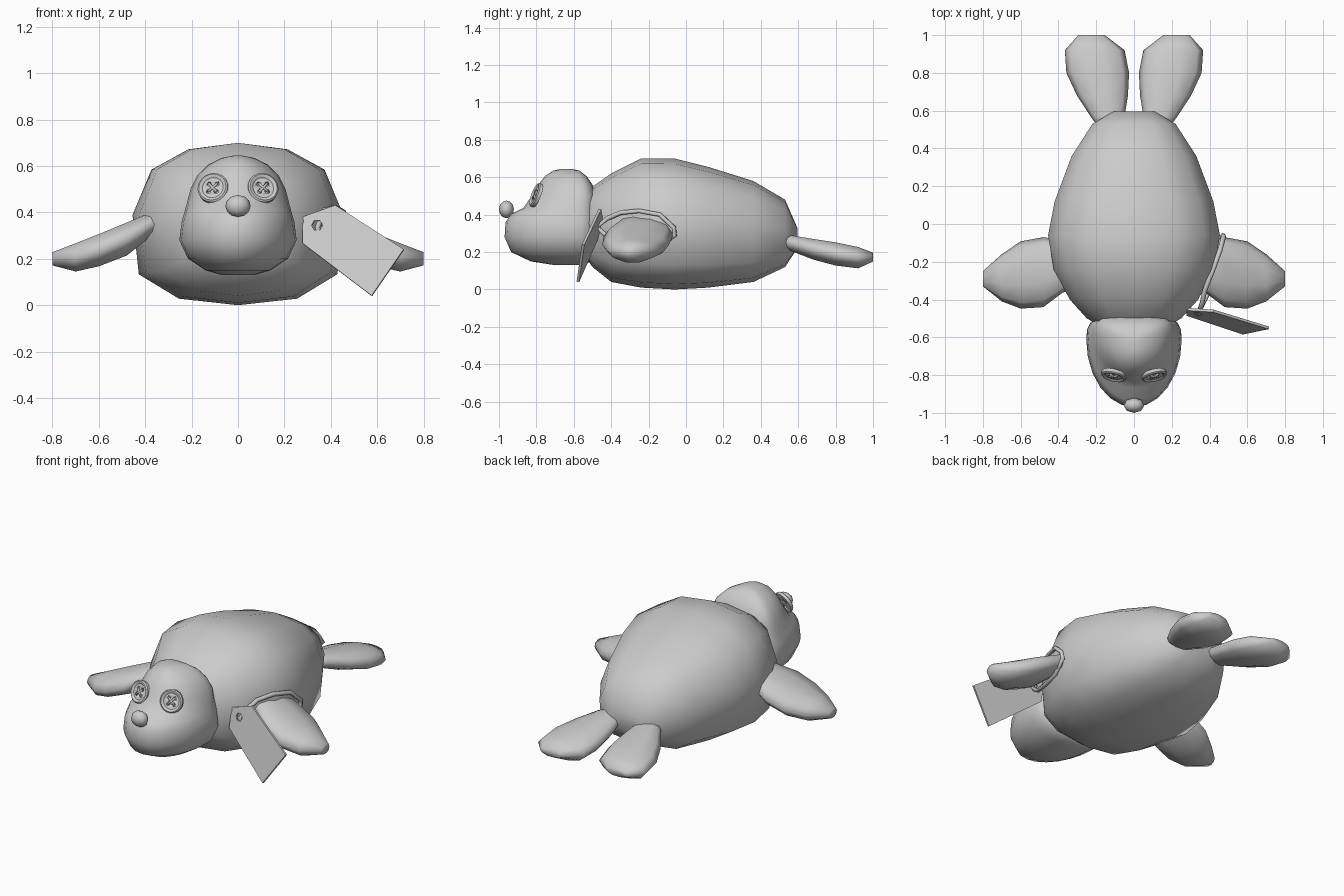
import bpy, bmesh, math
from mathutils import Vector, Matrix

if "Cube" in bpy.data.objects:
    bpy.data.objects.remove(bpy.data.objects["Cube"])


def finish(name, bm, smooth=True):
    bmesh.ops.recalc_face_normals(bm, faces=bm.faces)
    for f in bm.faces:
        f.smooth = smooth
    me = bpy.data.meshes.new(name)
    bm.to_mesh(me)
    bm.free()
    ob = bpy.data.objects.new(name, me)
    bpy.context.collection.objects.link(ob)
    return ob


def loft(name, rings, caps=True):
    bm = bmesh.new()
    vs = [[bm.verts.new(p) for p in r] for r in rings]
    n = len(rings[0])
    for a, b in zip(vs, vs[1:]):
        for i in range(n):
            j = (i + 1) % n
            bm.faces.new((a[i], a[j], b[j], b[i]))
    if caps:
        bm.faces.new(vs[0])
        bm.faces.new(vs[-1])
    return finish(name, bm)


def circle(n):
    return [(math.cos(2 * math.pi * i / n), math.sin(2 * math.pi * i / n)) for i in range(n)]


# Body: 12-sided loft along y (y, half width, bottom, top)
half = [(0.47, 0.92), (0.82, 0.67), (1, 0.11), (0.94, -0.62), (0.56, -0.92)]
section = [(0, 1)] + half + [(0, -1)] + [(-x, z) for x, z in reversed(half)]
stations = [(-0.57, 0.12, 0.22, 0.45), (-0.50, 0.25, 0.12, 0.55), (-0.40, 0.34, 0.04, 0.62),
            (-0.24, 0.425, 0.01, 0.70), (-0.06, 0.455, 0, 0.70), (0.12, 0.42, 0.01, 0.655),
            (0.36, 0.33, 0.04, 0.58), (0.53, 0.22, 0.12, 0.48), (0.595, 0.11, 0.22, 0.33)]
loft("body", [[(w * x, y, (lo + hi) / 2 + (hi - lo) / 2 * z) for x, z in section]
              for y, w, lo, hi in stations])

# Head with muzzle: stacked rings (z, front y, back y, half width)
layers = [(0.13, -0.70, -0.55, 0.07), (0.15, -0.83, -0.51, 0.14), (0.20, -0.935, -0.48, 0.215),
          (0.28, -0.97, -0.47, 0.253), (0.36, -0.965, -0.47, 0.243), (0.405, -0.935, -0.47, 0.23),
          (0.435, -0.87, -0.48, 0.222), (0.50, -0.825, -0.48, 0.205), (0.56, -0.79, -0.50, 0.175),
          (0.605, -0.755, -0.53, 0.13), (0.635, -0.71, -0.57, 0.07), (0.645, -0.67, -0.61, 0.02)]
rings = []
for z, front, back, w in layers:
    mid = back - 0.28 * (back - front)
    r = []
    for c, s in circle(24):
        if s < 0:
            r.append((w * c, mid + s * (mid - front), z))
        else:
            r.append((w * math.copysign(abs(c) ** 0.6, c), mid + s ** 0.7 * (back - mid), z))
    rings.append(r)
loft("head", rings)

# Nose
bm = bmesh.new()
bmesh.ops.create_uvsphere(bm, u_segments=8, v_segments=6, radius=1,
                          matrix=Matrix.Translation((0, -0.96, 0.428)) @ Matrix.Diagonal((0.055, 0.04, 0.047, 1)))
finish("nose", bm)

# Button eyes with four holes and crossed thread
button_profile = [(0.067, -0.012), (0.067, 0.006), (0.060, 0.012), (0.052, 0.010), (0.046, 0.004)]
hole_r = 0.025
for s, side in ((1, "left"), (-1, "right")):
    turn = Vector((s * 0.22, -0.91, 0.36)).to_track_quat('Z', 'Y').to_matrix().to_4x4()
    place = Matrix.Translation((s * 0.108, -0.802, 0.505)) @ turn
    button = loft("button_eye_" + side, [[place @ Vector((r * c, r * q, z)) for c, q in circle(20)]
                                         for r, z in button_profile])
    bm = bmesh.new()
    for k in range(4):
        a = math.radians(45 + 90 * k)
        m = Matrix.Translation((hole_r * math.cos(a), hole_r * math.sin(a), 0))
        bmesh.ops.create_cone(bm, cap_ends=True, segments=8, radius1=0.010, radius2=0.010,
                              depth=0.06, matrix=place @ m)
    cutter = finish("button_hole_cutter_" + side, bm)
    cutter.hide_render = True
    cutter.hide_viewport = True
    mod = button.modifiers.new("holes", 'BOOLEAN')
    mod.object = cutter
    mod.operation = 'DIFFERENCE'
    mod.solver = 'EXACT'
    bpy.context.view_layer.objects.active = button
    button.select_set(True)
    bpy.ops.object.shade_smooth_by_angle(angle=math.radians(35))
    button.select_set(False)
    bm = bmesh.new()
    for a in (45, 135):
        m = Matrix.Translation((0, 0, 0.006)) @ Matrix.Rotation(math.radians(a), 4, 'Z')
        m = m @ Matrix.Rotation(math.pi / 2, 4, 'Y')
        bmesh.ops.create_cone(bm, cap_ends=True, segments=6, radius1=0.006, radius2=0.006,
                              depth=2.2 * hole_r, matrix=place @ m)
    finish("eye_thread_" + side, bm)

# Flippers, mirrored left and right
front = [(0.32, -0.22, 0.12, 0.355, 0.045), (0.38, -0.225, 0.14, 0.345, 0.055),
         (0.48, -0.255, 0.185, 0.285, 0.075), (0.60, -0.27, 0.178, 0.237, 0.073),
         (0.70, -0.285, 0.125, 0.206, 0.064), (0.80, -0.29, 0.04, 0.20, 0.03)]
rear = [(0.50, 0.12, 0.06, 0.26, 0.035), (0.57, 0.14, 0.09, 0.245, 0.045),
        (0.68, 0.167, 0.135, 0.215, 0.058), (0.80, 0.192, 0.166, 0.19, 0.065),
        (0.92, 0.208, 0.158, 0.17, 0.06), (1.00, 0.225, 0.07, 0.173, 0.025)]
for s, side in ((1, "left"), (-1, "right")):
    loft("front_flipper_" + side, [[(s * x, y + w * c, z + h * q) for c, q in circle(10)]
                                   for x, y, w, z, h in front])
    loft("rear_flipper_" + side, [[(s * (x + w * c), y, z + h * q) for c, q in circle(10)]
                                  for y, x, w, z, h in rear])

# Hang tag with hexagonal hole, lying in a tilted plane
outline = [(0.28, 0.265), (0.577, 0.04), (0.715, 0.24), (0.42, 0.43), (0.28, 0.38)]
hole = [(0.342 + 0.024 * c, 0.343 + 0.024 * q) for c, q in circle(6)]
bm = bmesh.new()
edges = []
for pts in (outline, hole):
    vs = [bm.verts.new((x, -0.46 - 0.149 * (x - 0.42) + 0.243 * (z - 0.43), z)) for x, z in pts]
    edges += [bm.edges.new((vs[i], vs[(i + 1) % len(vs)])) for i in range(len(vs))]
bmesh.ops.triangle_fill(bm, edges=edges, use_beauty=True)
tag = finish("hang_tag", bm, smooth=False)
mod = tag.modifiers.new("thickness", 'SOLIDIFY')
mod.thickness = 0.014
mod.offset = 0

# String looped round the front flipper and through the tag
path = [(0.342, -0.475, 0.335), (0.36, -0.42, 0.38), (0.375, -0.35, 0.41), (0.415, -0.25, 0.42),
        (0.455, -0.14, 0.40), (0.475, -0.065, 0.33), (0.47, -0.06, 0.29), (0.455, -0.14, 0.23),
        (0.43, -0.25, 0.225), (0.39, -0.37, 0.25), (0.355, -0.44, 0.30)]
cu = bpy.data.curves.new("tag_string", 'CURVE')
cu.dimensions = '3D'
cu.bevel_depth = 0.013
cu.bevel_resolution = 1
sp = cu.splines.new('POLY')
sp.points.add(len(path) - 1)
for p, co in zip(sp.points, path):
    p.co = (*co, 1)
sp.use_cyclic_u = True
bpy.context.collection.objects.link(bpy.data.objects.new("tag_string", cu))
